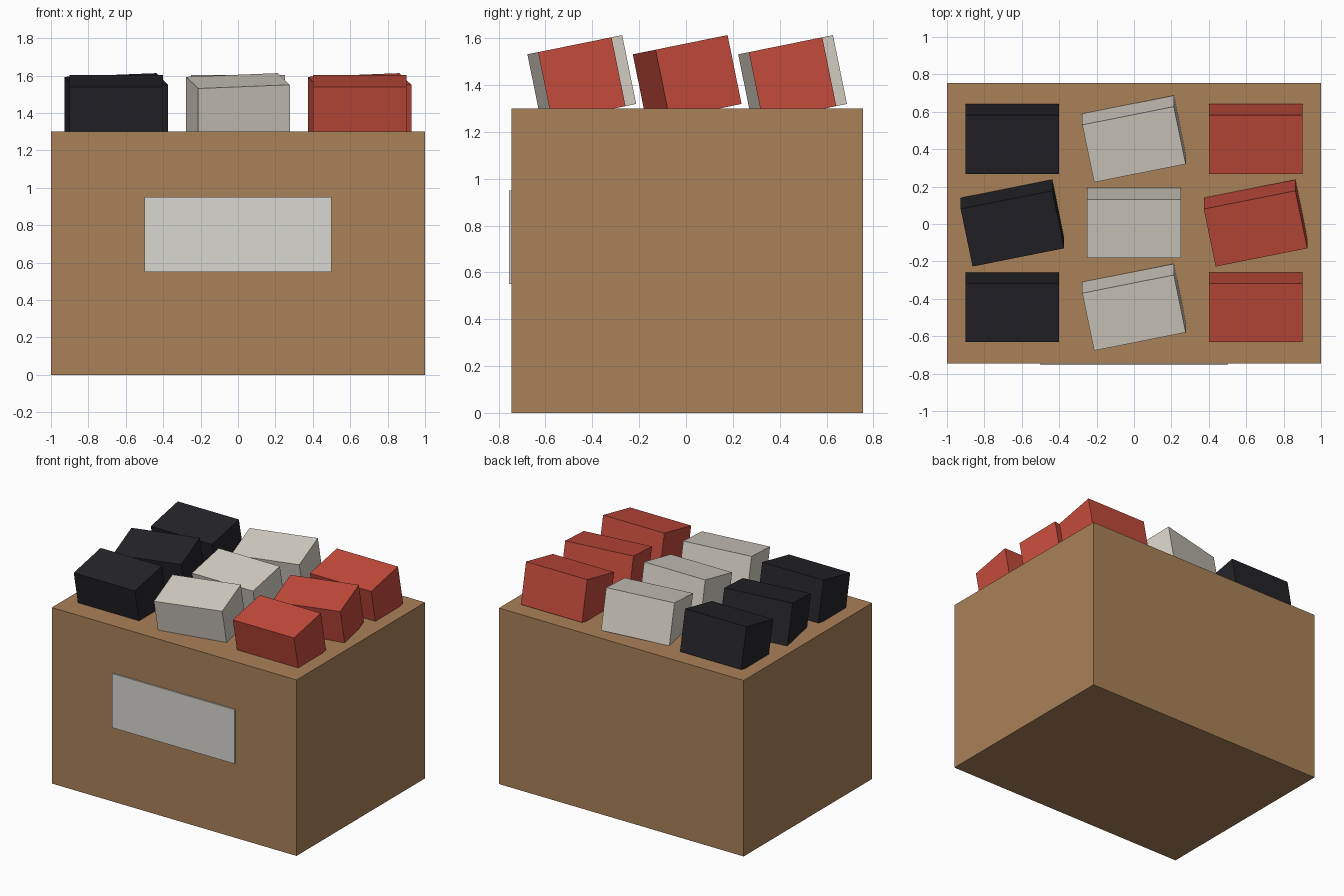
import bpy
from mathutils import Matrix

if "Cube" in bpy.data.objects:
    bpy.data.objects.remove(bpy.data.objects["Cube"])


def material(name, r, g, b):
    m = bpy.data.materials.new(name)
    m.diffuse_color = (r, g, b, 1)
    m.use_nodes = True
    m.node_tree.nodes["Principled BSDF"].inputs["Base Color"].default_value = m.diffuse_color
    return m


def box(name, size, centre, mat, tilt=0, yaw=0):
    """Box turned about z first, then tilted about the world x axis."""
    bpy.ops.mesh.primitive_cube_add(size=1)
    ob = bpy.context.object
    ob.name = name
    ob.data.transform(Matrix.Diagonal((*size, 1)))
    ob.matrix_world = (Matrix.Translation(centre)
                       @ Matrix.Rotation(tilt, 4, 'X')
                       @ Matrix.Rotation(yaw, 4, 'Z'))
    ob.data.materials.append(mat)
    return ob


cardboard = material("cardboard", 0.40, 0.22, 0.098)
paper = material("paper", 0.70, 0.68, 0.64)
black = material("black", 0.018, 0.017, 0.021)
cream = material("cream", 0.68, 0.64, 0.57)
red = material("red", 0.55, 0.07, 0.045)

# Carton and the label on its front
box("carton", (2, 1.5, 1.3), (0, 0.005, 0.65), cardboard)
box("front_label", (1, 0.02, 0.4), (0, -0.745, 0.75), paper)

# Three columns of leaning packets, every second one turned
for col, (colour, mat) in enumerate((("black", black), ("cream", cream), ("red", red))):
    for row in range(3):
        box(f"{colour}_packet_{row + 1}", (0.5, 0.32, 0.3),
            ((col - 1) * 0.65, 0.005 + (row - 1) * 0.45, 1.425), mat,
            tilt=0.2, yaw=0.2 * ((col + row) % 2))
